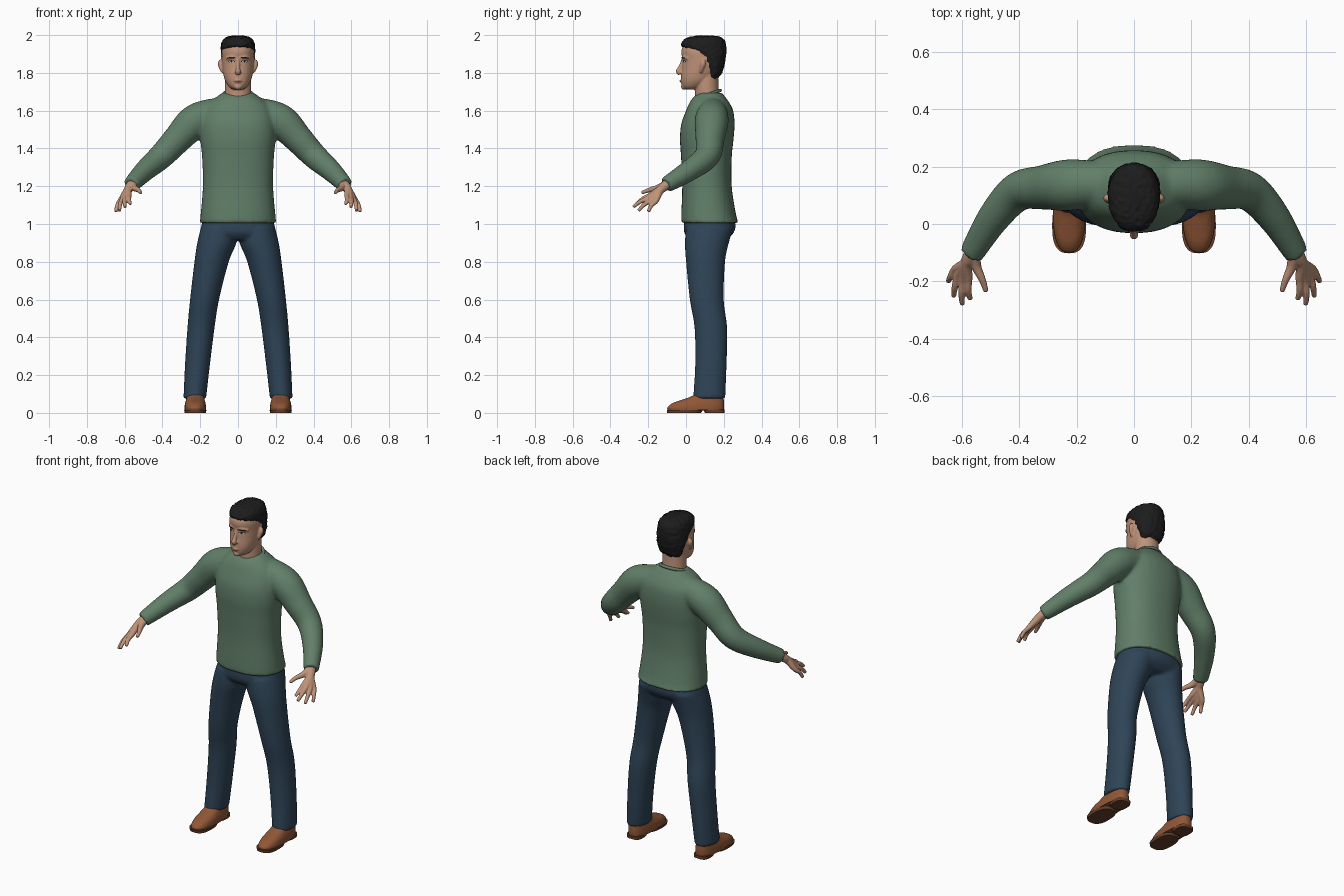
import bpy, bmesh, math
from mathutils import Vector, noise

if "Cube" in bpy.data.objects:
    bpy.data.objects.remove(bpy.data.objects["Cube"])


def material(name, rgb):
    m = bpy.data.materials.new(name)
    m.use_nodes = True
    m.diffuse_color = (*rgb, 1)
    for node in m.node_tree.nodes:
        if node.type == 'BSDF_PRINCIPLED':
            node.inputs["Base Color"].default_value = (*rgb, 1)
            node.inputs["Roughness"].default_value = 0.8
    return m


SKIN = material("skin", (0.52, 0.29, 0.19))
HAIR = material("black hair", (0.012, 0.012, 0.012))
GREEN = material("green knit", (0.12, 0.21, 0.14))
DENIM = material("dark denim", (0.028, 0.058, 0.095))
LEATHER = material("brown leather", (0.28, 0.095, 0.037))
SOLE = material("dark sole", (0.13, 0.05, 0.025))
LIP = material("lip", (0.36, 0.15, 0.11))
WHITE = material("eye white", (0.6, 0.56, 0.52))


def spline(keys, steps):
    """Smooth interpolation through tuples of numbers."""
    out = []
    last = len(keys) - 1
    for i in range(last):
        a, b, c, d = (keys[min(max(i + k, 0), last)] for k in (-1, 0, 1, 2))
        for j in range(steps):
            t = j / steps
            out.append([q + 0.5 * t * (r - p + t * (2 * p - 5 * q + 4 * r - s
                        + t * (3 * (q - r) + s - p)))
                        for p, q, r, s in zip(a, b, c, d)])
    return out + [list(keys[-1])]


def skin_rings(bm, rings):
    """Join rings of points with quads and close both ends."""
    vs = [[bm.verts.new(p) for p in ring] for ring in rings]
    n = len(vs[0])
    for a, b in zip(vs, vs[1:]):
        for i in range(n):
            bm.faces.new((a[i], a[(i + 1) % n], b[(i + 1) % n], b[i]))
    bm.faces.new(vs[0])
    bm.faces.new(vs[-1])


def stack(bm, keys, side=1, power=1.0, n=40, steps=5):
    """Level oval rings, each key: centre x, front y, back y, half width, z."""
    rings = []
    for cx, front, back, hw, z in spline(keys, steps):
        ring = []
        for i in range(n):
            a = 2 * math.pi * i / n
            c, s = (math.copysign(abs(f) ** power, f) for f in (math.cos(a), math.sin(a)))
            ring.append((side * (cx + hw * c), (front + back) / 2 + (back - front) / 2 * s, z))
        rings.append(ring)
    skin_rings(bm, rings)


def tube(bm, keys, side=1, n=16, steps=5):
    """Round tube along a path, each key: x, y, z, radius."""
    pts = spline(keys, steps)
    rings = []
    for i, p in enumerate(pts):
        d = Vector(pts[min(i + 1, len(pts) - 1)][:3]) - Vector(pts[max(i - 1, 0)][:3])
        u = d.cross(Vector((0.6, 0.7, -0.2))).normalized()
        v = d.cross(u).normalized()
        ring = []
        for k in range(n):
            a = 2 * math.pi * k / n
            q = Vector(p[:3]) + p[3] * (u * math.cos(a) + v * math.sin(a))
            ring.append((side * q.x, q.y, q.z))
        rings.append(ring)
    skin_rings(bm, rings)


def finish(bm, name, mat, voxel=0, smooth=4, angle=50):
    bmesh.ops.recalc_face_normals(bm, faces=bm.faces)
    me = bpy.data.meshes.new(name)
    bm.to_mesh(me)
    bm.free()
    me.materials.append(mat)
    for f in me.polygons:
        f.use_smooth = True
    ob = bpy.data.objects.new(name, me)
    bpy.context.collection.objects.link(ob)
    if voxel:
        rem = ob.modifiers.new("fuse", 'REMESH')
        rem.mode = 'VOXEL'
        rem.voxel_size = voxel
        rem.use_smooth_shade = True
        sm = ob.modifiers.new("soften", 'SMOOTH')
        sm.factor = 0.5
        sm.iterations = smooth
    else:
        me.set_sharp_from_angle(angle=math.radians(angle))
    return ob


# Sweater: torso and both sleeves fused
bm = bmesh.new()
stack(bm, [(0, -.025, .28, .203, 1.005), (0, -.025, .265, .198, 1.05), (0, -.02, .242, .186, 1.2),
           (0, -.026, .242, .19, 1.35), (0, -.032, .252, .2, 1.45), (0, -.025, .257, .2, 1.53),
           (0, 0, .25, .185, 1.6), (0, .02, .228, .15, 1.645), (0, .04, .208, .115, 1.672),
           (0, .07, .19, .085, 1.695)], power=0.88)
for s in (1, -1):
    tube(bm, [(.06, .14, 1.6, .07), (.15, .14, 1.58, .082), (.235, .135, 1.538, .09),
              (.32, .127, 1.45, .077), (.405, .112, 1.36, .068), (.49, .02, 1.285, .057),
              (.567, -.105, 1.207, .043)], s, n=24)
finish(bm, "sweater", GREEN, 0.009, 8)

# Collar band
bpy.ops.mesh.primitive_torus_add(major_radius=.08, minor_radius=.009, major_segments=48,
                                 location=(0, .112, 1.682), rotation=(.35, 0, 0))
collar = bpy.context.object
collar.name = "collar"
collar.scale = (1, .92, 1)
collar.data.materials.append(GREEN)
for f in collar.data.polygons:
    f.use_smooth = True

# Trousers: hips and both legs fused
bm = bmesh.new()
stack(bm, [(0, 0, .235, .175, 1.08), (0, -.01, .262, .192, 1.0), (0, -.008, .25, .2, .95),
           (0, .02, .21, .17, .915)], power=0.9)
for s in (1, -1):
    stack(bm, [(.1, 0, .25, .097, .98), (.112, -.006, .227, .104, .9), (.14, 0, .207, .091, .8),
               (.177, .02, .2, .077, .6), (.196, .045, .218, .072, .45),
               (.215, .048, .215, .066, .25), (.229, .037, .208, .06, .075)], s, n=32)
finish(bm, "trousers", DENIM, 0.009, 6)

# Shoes with sole and heel
for s, side in ((1, "left"), (-1, "right")):
    bm = bmesh.new()
    stack(bm, [(.226, -.096, .2, .056, .014), (.226, -.098, .202, .057, .03),
               (.226, -.07, .202, .054, .052), (.226, -.02, .2, .049, .07),
               (.226, .03, .198, .046, .088), (.226, .06, .195, .044, .11)], s, power=0.8)
    finish(bm, side + "_shoe", LEATHER)
    bm = bmesh.new()
    stack(bm, [(.226, -.1, .08, .056, 0), (.226, -.102, .09, .059, .016)], s, 0.75, steps=1)
    stack(bm, [(.226, .1, .203, .046, 0), (.226, .09, .204, .048, .018)], s, 0.65, steps=1)
    finish(bm, side + "_sole", SOLE)

# Hands: every digit runs from the wrist, so together they form the palm
knuckles_and_tips = [((.577, -.192, 1.15), (.57, -.262, 1.105)),
                     ((.596, -.194, 1.14), (.598, -.28, 1.09)),
                     ((.612, -.18, 1.13), (.628, -.252, 1.07)),
                     ((.622, -.157, 1.125), (.647, -.2, 1.065))]
for s, side in ((1, "left"), (-1, "right")):
    bm = bmesh.new()
    for k, t in knuckles_and_tips:
        bend = (Vector(k) + Vector(t)) / 2 + Vector((.004, -.004, .004))
        tube(bm, [(.555, -.085, 1.222, .026), (.582, -.135, 1.182, .022), (*k, .0145),
                  (*bend, .0115), (*t, .009)], s)
    tube(bm, [(.557, -.09, 1.217, .024), (.55, -.145, 1.192, .018), (.528, -.195, 1.18, .0125),
              (.515, -.235, 1.165, .009)], s)
    finish(bm, side + "_hand", SKIN, 0.004, 3)

# Head: skull, neck, nose, lips, chin, brow ridges and ears fused
bm = bmesh.new()
stack(bm, [(0, -.002, .06, .026, 1.712), (0, -.018, .09, .046, 1.725), (0, -.025, .13, .065, 1.752),
           (0, -.026, .16, .076, 1.785), (0, -.021, .19, .083, 1.83), (0, -.019, .2, .086, 1.87),
           (0, -.025, .2, .086, 1.91), (0, -.016, .195, .08, 1.94), (0, .012, .17, .06, 1.97),
           (0, .05, .13, .03, 1.985)], power=0.94)
stack(bm, [(0, .045, .175, .074, 1.6), (0, .047, .175, .07, 1.68), (0, .047, .172, .069, 1.74),
           (0, .05, .17, .068, 1.8)])
tube(bm, [(0, -.012, 1.88, .009), (0, -.023, 1.85, .009), (0, -.035, 1.82, .012),
          (0, -.039, 1.808, .015), (0, -.03, 1.795, .013)])
tube(bm, [(-.026, -.008, 1.755, .005), (0, -.022, 1.757, .011), (.026, -.008, 1.755, .005)])
tube(bm, [(-.015, -.008, 1.727, .012), (0, -.01, 1.727, .017), (.015, -.008, 1.727, .012)])
for s in (1, -1):
    tube(bm, [(.006, -.014, 1.88, .009), (.035, -.007, 1.884, .012), (.062, .013, 1.876, .009)], s)
    tube(bm, [(.008, -.024, 1.802, .008), (.013, -.02, 1.803, .008), (.017, -.012, 1.804, .006)], s)
    tube(bm, [(.08, .078, 1.803, .008), (.088, .083, 1.825, .012), (.092, .09, 1.85, .015),
              (.09, .092, 1.87, .009)], s)
head = finish(bm, "head", SKIN, 0.004, 4)

# Painted face details laid on the head surface
surface = head.evaluated_get(bpy.context.evaluated_depsgraph_get())


def decal(name, x, z, rx, rz, mat, lift, tilt=0.0, n=20):
    bm = bmesh.new()

    def put(u, w):
        px = x + u * math.cos(tilt) - w * math.sin(tilt)
        pz = z + u * math.sin(tilt) + w * math.cos(tilt)
        hit, loc, _, _ = surface.ray_cast((px, -1, pz), (0, 1, 0))
        return bm.verts.new((px, (loc.y if hit else 0) - lift, pz))

    middle = put(0, 0)
    loops = []
    for f in (0.5, 1):
        loops.append([put(rx * f * math.cos(2 * math.pi * i / n),
                          rz * f * math.sin(2 * math.pi * i / n)) for i in range(n)])
    for i in range(n):
        j = (i + 1) % n
        bm.faces.new((middle, loops[0][i], loops[0][j]))
        bm.faces.new((loops[0][i], loops[1][i], loops[1][j], loops[0][j]))
    finish(bm, name, mat)


for s, side in ((1, "left"), (-1, "right")):
    decal(side + "_eyelashes", s * .034, 1.861, .018, .0068, HAIR, .0014)
    decal(side + "_eye", s * .034, 1.86, .0145, .0048, WHITE, .0022)
    decal(side + "_iris", s * .034, 1.8605, .0052, .005, HAIR, .003)
    decal(side + "_eyebrow", s * .036, 1.88, .023, .0042, HAIR, .002, -.06 * s)
decal("lips", 0, 1.755, .025, .0065, LIP, .0012)
decal("mouth_line", 0, 1.7555, .024, .0012, SOLE, .002)

# Hair: short tousled cap, set back at the temples and around the ears
bm = bmesh.new()
stack(bm, [(0, .1, .16, .052, 1.765), (0, .105, .187, .07, 1.795), (0, .08, .204, .084, 1.845),
           (0, .035, .211, .09, 1.895), (0, -.008, .213, .09, 1.927), (0, -.027, .211, .088, 1.95),
           (0, -.012, .2, .078, 1.975), (0, .02, .178, .056, 1.99), (0, .06, .13, .024, 1.997)],
      power=0.93, n=72, steps=7)
bm.normal_update()
bmesh.ops.recalc_face_normals(bm, faces=bm.faces)
moves = [v.normal * 0.005 * noise.noise(Vector((v.co.x, v.co.y, v.co.z * 0.7)) * 75) for v in bm.verts]
for v, m in zip(bm.verts, moves):
    v.co += m
finish(bm, "hair", HAIR, angle=80)
